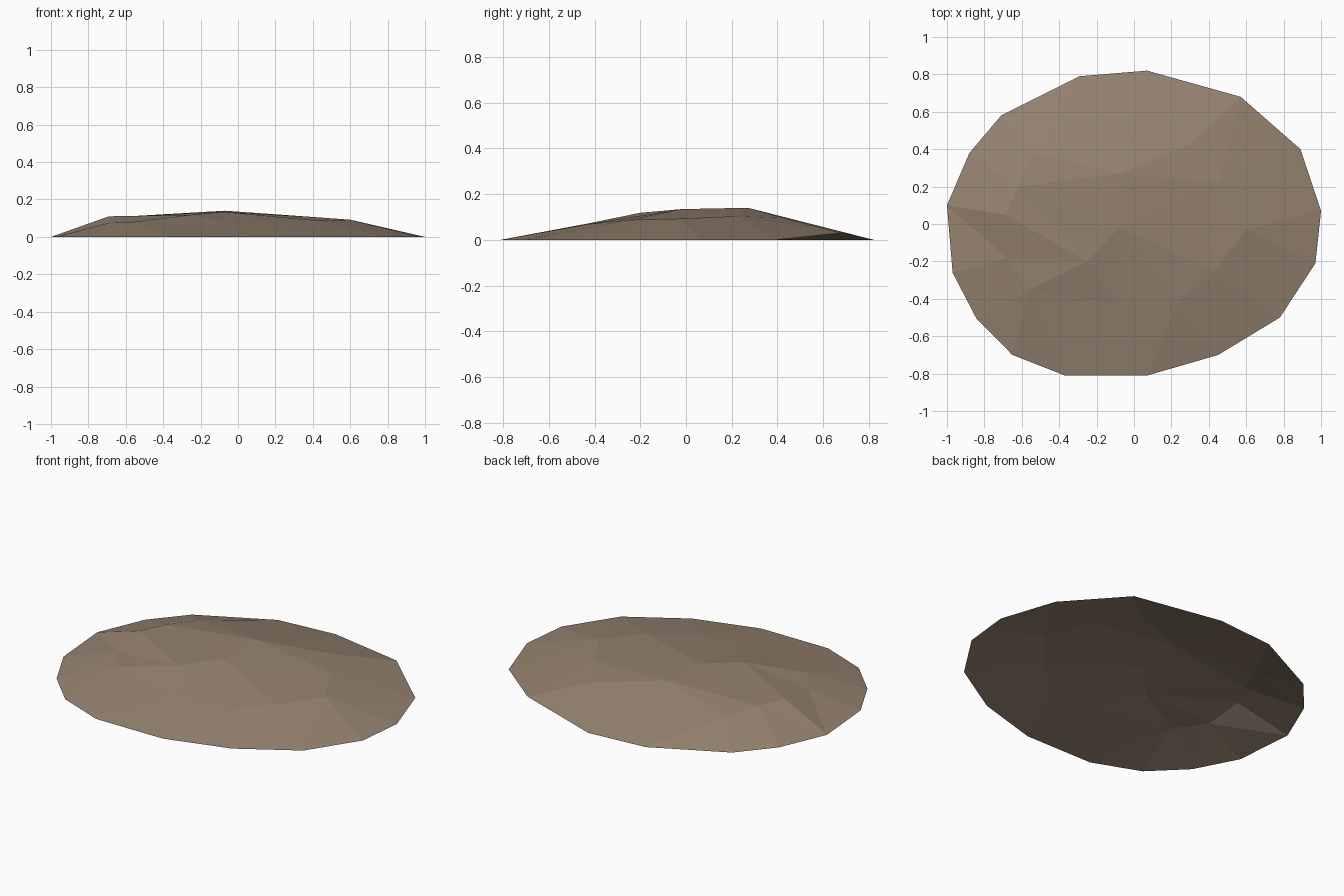
import bpy
from mathutils import Vector
from mathutils.geometry import delaunay_2d_cdt

if "Cube" in bpy.data.objects:
    bpy.data.objects.remove(bpy.data.objects["Cube"])

# Ground outline of the mound (x, y), one corner on the back right is lifted
rim = [(-1, .10), (-.88, .38), (-.71, .58), (-.29, .79), (.07, .82), (.57, .68),
       (.89, .40), (1, .07), (.97, -.21), (.78, -.50), (.45, -.70), (.07, -.81),
       (-.37, -.81), (-.65, -.70), (-.84, -.51), (-.97, -.26)]
LIFTED = 5

# Hand placed facet corners of the crown (x, y, height)
crown = [(-.07, .27, .14), (-.53, .38, .09), (-.62, .20, .108), (-.69, .05, .11),
         (-.68, -.18, .078), (-.56, -.35, .08), (-.25, -.20, .118), (-.08, -.02, .134),
         (-.08, -.43, .071), (.23, -.43, .068), (.43, -.25, .087), (.60, -.03, .092),
         (.45, .22, .103), (.30, .43, .095)]

points = [(x, y, .03 if i == LIFTED else 0) for i, (x, y) in enumerate(rim)] + crown
n = len(rim)
# Keep the outline and the ridge running out to the left tip
edges = [(i, (i + 1) % n) for i in range(n)]
edges += [(0, n + 2), (0, n + 3), (0, n + 4), (5, n + 13)]

co, _, faces, source, _, _ = delaunay_2d_cdt(
    [Vector(p[:2]) for p in points], edges, [], 1, 1e-5)
verts = [(c.x, c.y, points[s[0]][2]) for c, s in zip(co, source)]

# Open, flat shaded shell
mesh = bpy.data.meshes.new("dirt_mound")
mesh.from_pydata(verts, [], [tuple(f) for f in faces])
mesh.update()
mound = bpy.data.objects.new("dirt_mound", mesh)
bpy.context.collection.objects.link(mound)

earth = bpy.data.materials.new("earth brown")
earth.diffuse_color = (.30, .225, .162, 1)
earth.use_nodes = True
earth.node_tree.nodes["Principled BSDF"].inputs["Base Color"].default_value = earth.diffuse_color
mesh.materials.append(earth)
